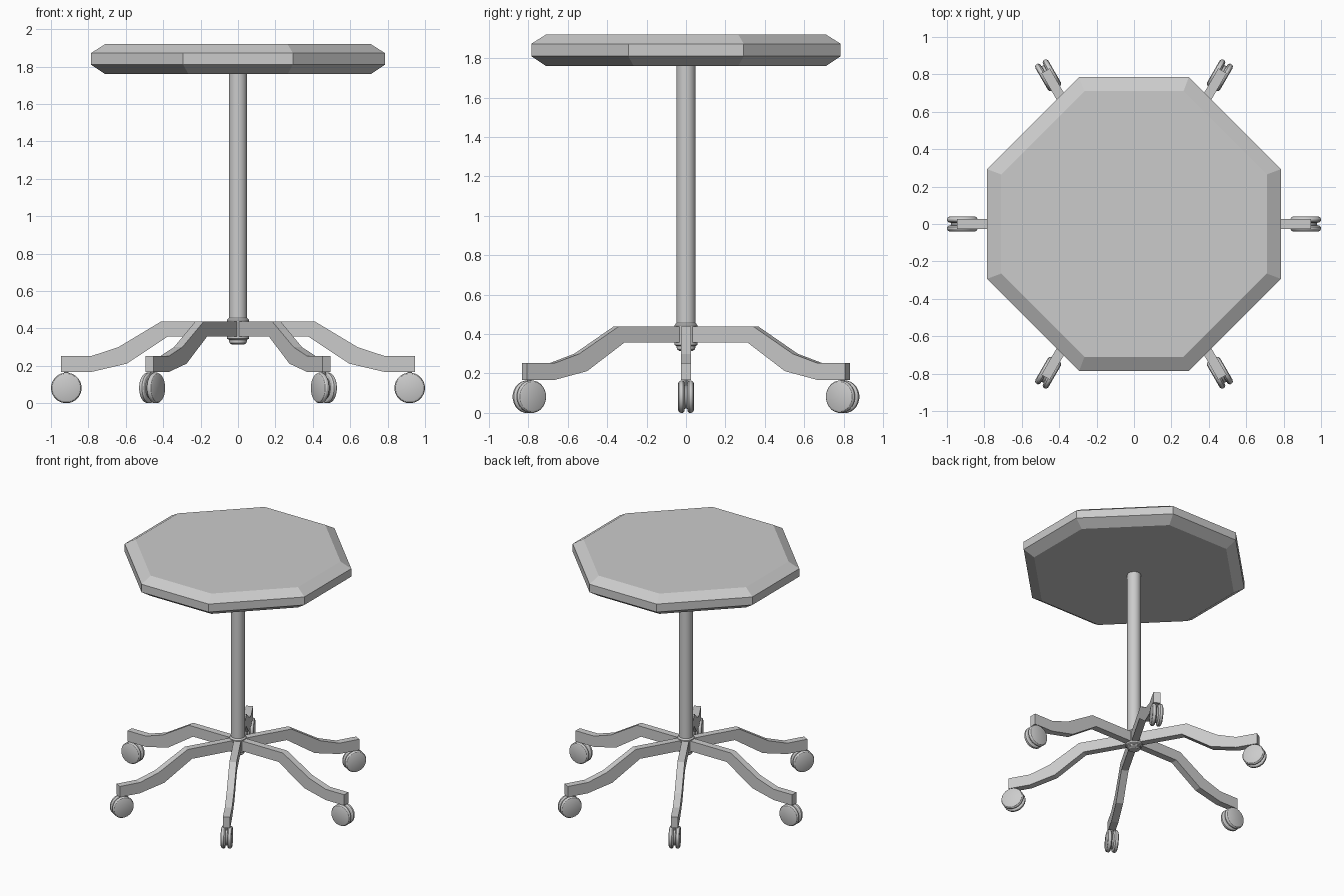
import bpy, bmesh, math
from mathutils import Matrix

if "Cube" in bpy.data.objects:
    bpy.data.objects.remove(bpy.data.objects["Cube"])


def add(name, bm, smooth=False):
    bmesh.ops.recalc_face_normals(bm, faces=bm.faces)
    me = bpy.data.meshes.new(name)
    bm.to_mesh(me)
    bm.free()
    ob = bpy.data.objects.new(name, me)
    bpy.context.collection.objects.link(ob)
    if smooth:
        bpy.ops.object.select_all(action='DESELECT')
        ob.select_set(True)
        bpy.context.view_layer.objects.active = ob
        bpy.ops.object.shade_smooth_by_angle(angle=math.radians(30))
    return ob


def skin(rings):
    """Join closed rings of points into a capped solid."""
    bm = bmesh.new()
    vr = [[bm.verts.new(p) for p in r] for r in rings]
    n = len(vr[0])
    for a, b in zip(vr, vr[1:]):
        for i in range(n):
            j = (i + 1) % n
            bm.faces.new((a[i], a[j], b[j], b[i]))
    bm.faces.new(vr[0])
    bm.faces.new(vr[-1])
    return bm


def lathe(profile, n):
    ang = [2 * math.pi * (i + 0.5) / n for i in range(n)]
    return skin([[(r * math.cos(a), r * math.sin(a), z) for a in ang] for r, z in profile])


# seat: octagon with chamfered rim
w, c = 0.785, 0.293
octagon = [(w, -c), (w, c), (c, w), (-c, w), (-w, c), (-w, -c), (-c, -w), (c, -w)]
add("seat", skin([[(x * s, y * s, z) for x, y in octagon]
                  for s, z in ((0.905, 1.76), (1, 1.81), (1, 1.873), (0.905, 1.92))]))

# column and hub
add("column", lathe([(0.049, 0.33), (0.049, 1.765)], 20), True)
add("hub", lathe([(0.035, 0.315), (0.045, 0.322), (0.047, 0.338), (0.06, 0.345),
                  (0.06, 0.445), (0.05, 0.455)], 20), True)

# arm side profile, pairs of upper and lower points (radius, height)
arm_top = [(0, 0.438), (0.41, 0.438), (0.64, 0.30), (0.786, 0.252), (0.946, 0.252)]
arm_low = [(0, 0.358), (0.374, 0.358), (0.594, 0.212), (0.786, 0.167), (0.946, 0.167)]
# caster profile along the axle: two tyres around a narrow core
half = [(0.06, 0.006), (0.075, 0.009), (0.082, 0.016), (0.082, 0.028), (0.077, 0.036), (0.068, 0.04)]
wheel = [(r, -z) for r, z in reversed(half)] + half

for k in range(6):
    turn = Matrix.Rotation(k * math.pi / 3, 4, 'Z')
    h = 0.026
    bm = skin([[(t[0], -h, t[1]), (t[0], h, t[1]), (b[0], h, b[1]), (b[0], -h, b[1])]
               for t, b in zip(arm_top, arm_low)])
    sharp = [e for e in bm.edges if len(e.link_faces) == 2 and e.calc_face_angle() > 1.2]
    bmesh.ops.bevel(bm, geom=sharp, offset=0.009, segments=1, affect='EDGES')
    add(f"arm_{k + 1}", bm).matrix_world = turn

    # twin-wheel caster under the arm end
    bm = lathe(wheel, 24)
    place = Matrix.Translation((0.918, 0, 0.082)) @ Matrix.Rotation(math.pi / 2, 4, 'X')
    bm.transform(place)
    add(f"caster_{k + 1}", bm, True).matrix_world = turn

    # short stem joining caster and arm
    bm = lathe([(0.012, 0.1), (0.012, 0.18)], 10)
    bm.transform(Matrix.Translation((0.918, 0, 0)))
    add(f"caster_stem_{k + 1}", bm, True).matrix_world = turn
